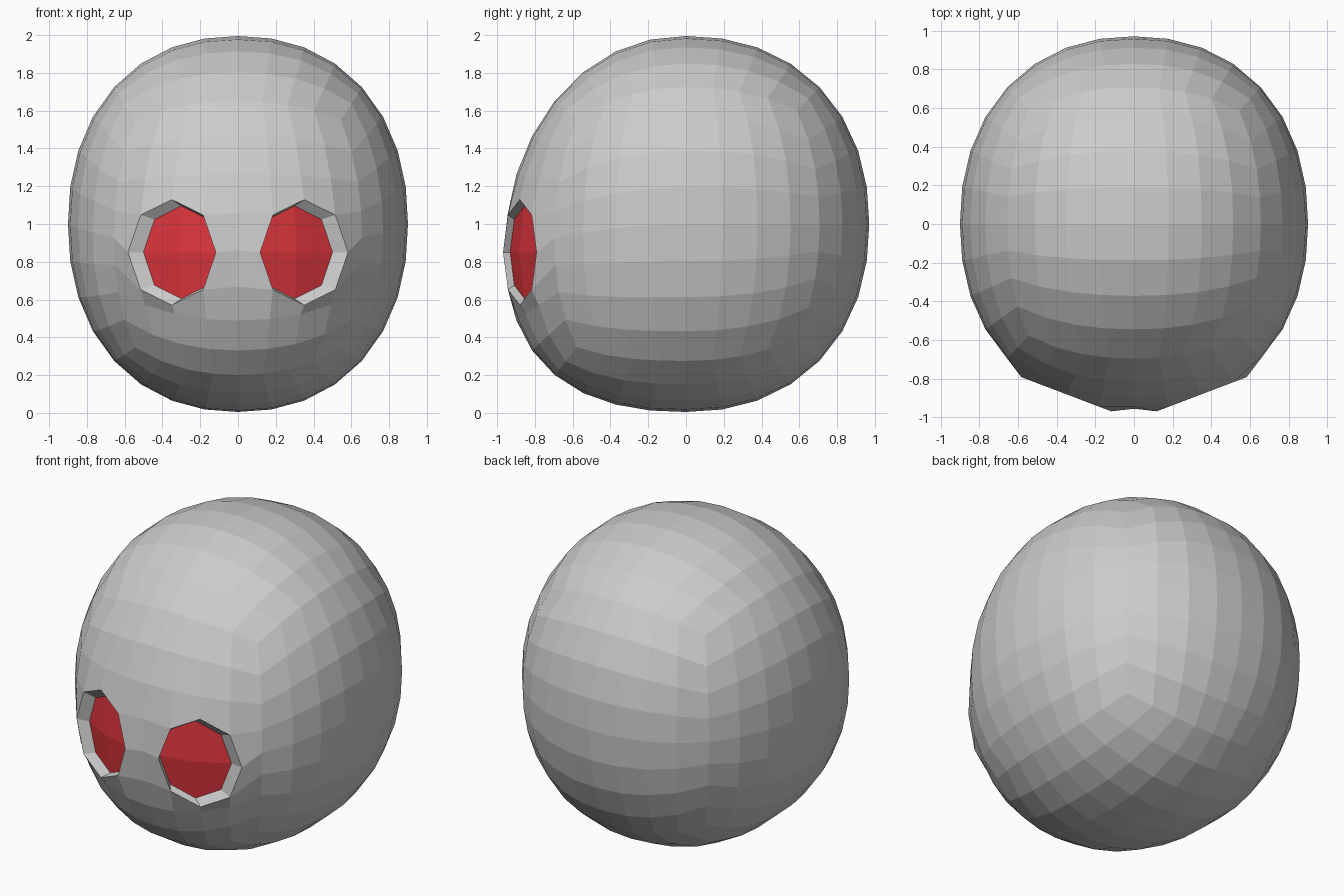
import bpy, bmesh, math

if "Cube" in bpy.data.objects:
    bpy.data.objects.remove(bpy.data.objects["Cube"])

P = 2.187                                  # slightly squarish ball
EX, EY, EZ = 0.35, -0.88, 0.85             # eye socket centre
SLOPE = 0.38                               # sideways slant of each socket


def body_point(co):
    """Map a gridded cube point to the head surface."""
    t = [math.tan(c * math.pi / 4) for c in co]
    n = sum(abs(c) ** P for c in t) ** (1 / P)
    x, y, z = (c / n for c in t)
    drop = 0.14 * y * y if y < 0 else 0    # face sits lower than the back
    return x * 0.9, y * (0.955 if y < 0 else 0.97), 1 + z * 0.995 - drop


def make_object(name, bm, keep, mat=None):
    """Turn the faces with one region index into an object."""
    part = bm.copy()
    bmesh.ops.delete(part, geom=[f for f in part.faces if f.material_index != keep],
                     context='FACES')
    for f in part.faces:
        f.material_index = 0
    me = bpy.data.meshes.new(name)
    part.to_mesh(me)
    part.free()
    ob = bpy.data.objects.new(name, me)
    bpy.context.collection.objects.link(ob)
    if mat:
        me.materials.append(mat)


# Gridded cube, 8 cells per side
bm = bmesh.new()
bmesh.ops.create_cube(bm, size=2)
bmesh.ops.subdivide_edges(bm, edges=bm.edges[:], cuts=7, use_grid_fill=True)

# Pick the 2x2 patch for each eye before shaping
patches = {}
for s in (-1, 1):
    patches[s] = []
    for f in bm.faces:
        c = f.calc_center_median()
        if c.y < -0.99 and abs(c.x * s - 0.5) < 0.25 and abs(c.z) < 0.25:
            patches[s].append(f)
grid = {v: ((abs(v.co.x) - 0.5) * 4, v.co.z * 4)
        for fs in patches.values() for f in fs for v in f.verts}
grid = {v: (round(a), round(b)) for v, (a, b) in grid.items()}

# Head shape
for v in bm.verts:
    v.co = body_point(v.co)

# Octagonal rims
for v, (a, b) in grid.items():
    s = 1 if v.co.x > 0 else -1
    k = 1 if a and b else 1.41
    dx, dz = a * 0.165 * k, b * 0.198 * k
    v.co = (s * (EX + dx), EY + SLOPE * dx, EZ + dz)

# Recessed, gently domed eyes
for s, faces in patches.items():
    bmesh.ops.inset_region(bm, faces=faces, thickness=0, use_even_offset=False)
    for v in {v for f in faces for v in f.verts}:
        dx = (v.co.x * s - EX) * 0.86
        dz = (v.co.z - EZ) * 0.88
        dome = 0.03 if abs(dx) + abs(dz) < 0.02 else 0
        v.co = (s * (EX - 0.05 + dx + dome * 0.36),
                EY + 0.025 + SLOPE * dx - dome, EZ + dz)
    for f in bm.faces:
        if f in faces:
            f.material_index = 1 if s < 0 else 2
for f in bm.faces:
    if f.material_index not in (1, 2):
        f.material_index = 0
bmesh.ops.recalc_face_normals(bm, faces=bm.faces[:])

red = bpy.data.materials.new("red")
red.diffuse_color = (0.7, 0.035, 0.045, 1)
red.use_nodes = True
red.node_tree.nodes["Principled BSDF"].inputs["Base Color"].default_value = red.diffuse_color
make_object("head", bm, 0)
make_object("left_eye", bm, 1, red)
make_object("right_eye", bm, 2, red)
bm.free()
